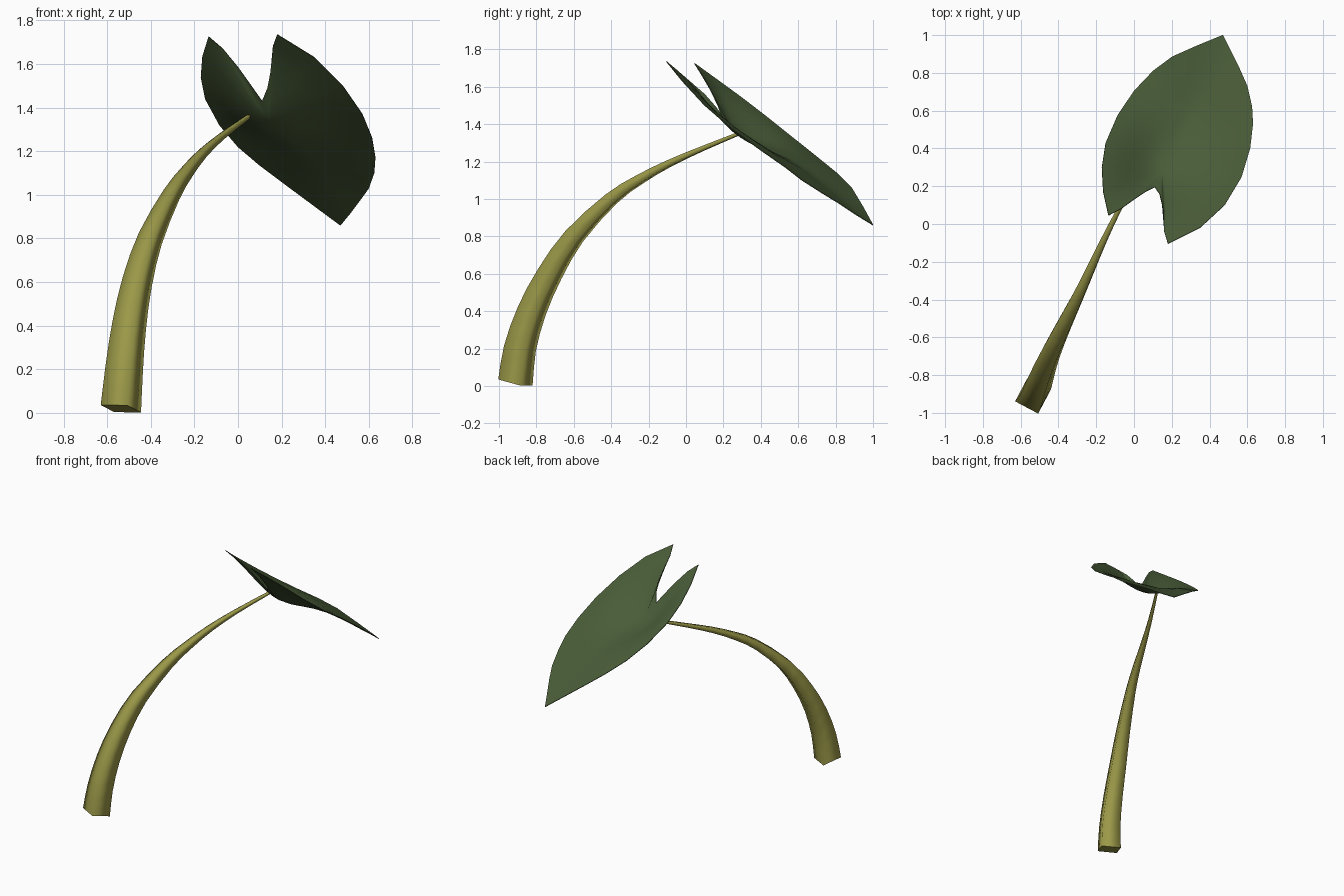
import bpy, bmesh, math
from mathutils import Vector

if "Cube" in bpy.data.objects:
    bpy.data.objects.remove(bpy.data.objects["Cube"])


def material(name, rgb):
    m = bpy.data.materials.new(name)
    m.diffuse_color = (*rgb, 1.0)
    m.use_nodes = True
    m.node_tree.nodes["Principled BSDF"].inputs["Base Color"].default_value = m.diffuse_color
    return m


def finish(bm, name, mat):
    me = bpy.data.meshes.new(name)
    bm.to_mesh(me)
    bm.free()
    me.materials.append(mat)
    ob = bpy.data.objects.new(name, me)
    bpy.context.collection.objects.link(ob)
    return ob


def smooth_path(points, steps):
    """Catmull-Rom resampling of a list of 4D points."""
    q = [Vector(p) for p in points]
    q = [2 * q[0] - q[1]] + q + [2 * q[-1] - q[-2]]
    out = []
    for a, b, c, d in zip(q, q[1:], q[2:], q[3:]):
        for i in range(steps):
            t = i / steps
            out.append(0.5 * (2 * b + (c - a) * t + (2 * a - 5 * b + 4 * c - d) * t * t
                              + (3 * b - a - 3 * c + d) * t ** 3))
    return out + [q[-2]]


leaf_green = material("leaf green", (0.067, 0.108, 0.04))
stem_olive = material("stem olive", (0.33, 0.32, 0.065))

# Stem: square section swept along an arching, tapering path (x, y, z, half width)
path = [(-0.537, -0.912, 0.019, 0.069), (-0.522, -0.888, 0.2, 0.064),
        (-0.499, -0.825, 0.4, 0.058), (-0.462, -0.728, 0.6, 0.051),
        (-0.402, -0.598, 0.8, 0.042), (-0.305, -0.400, 1.0, 0.030),
        (-0.236, -0.252, 1.102, 0.023), (-0.162, -0.090, 1.19, 0.017),
        (-0.072, 0.090, 1.27, 0.012), (0.048, 0.305, 1.358, 0.008)]
path = smooth_path(path, 2)
bm = bmesh.new()
pts = [p.to_3d() for p in path]
side = Vector((0.87, -0.46, 0)).normalized()
rings = []
for i, p in enumerate(pts):
    t = (pts[min(i + 1, len(pts) - 1)] - pts[max(i - 1, 0)]).normalized()
    if i == 0:
        t = Vector((0.12, 0.21, 1)).normalized()
    n = t.cross(side).normalized()
    s = n.cross(t)
    h = path[i][3]
    rings.append([bm.verts.new(p + s * h * a + n * h * b)
                  for a, b in ((-1, -1), (1, -1), (1, 1), (-1, 1))])
for r0, r1 in zip(rings, rings[1:]):
    for j in range(4):
        k = (j + 1) % 4
        bm.faces.new((r0[j], r0[k], r1[k], r1[j])).smooth = True
bm.faces.new(rings[0])
bm.faces.new(rings[-1])
bmesh.ops.recalc_face_normals(bm, faces=bm.faces)
finish(bm, "stem", stem_olive)

# Leaf: heart-shaped outline on a tilted plane, with a soft dip over the stem
outline = [(0.47, 1.0, 0.86), (0.515, 0.91, 0.915), (0.56, 0.82, 0.975),
           (0.60, 0.73, 1.03), (0.625, 0.62, 1.10), (0.63, 0.53, 1.17),
           (0.615, 0.40, 1.26), (0.57, 0.25, 1.37), (0.48, 0.10, 1.50),
           (0.35, -0.02, 1.63), (0.18, -0.105, 1.735), (0.16, -0.04, 1.68),
           (0.15, 0.10, 1.56), (0.135, 0.16, 1.49), (0.11, 0.195, 1.43),
           (0.06, 0.17, 1.50), (0.0, 0.13, 1.585), (-0.07, 0.08, 1.67),
           (-0.135, 0.045, 1.725), (-0.163, 0.17, 1.635), (-0.170, 0.30, 1.54),
           (-0.150, 0.43, 1.44), (-0.085, 0.58, 1.32), (0.0, 0.705, 1.22),
           (0.10, 0.81, 1.135), (0.20, 0.885, 1.06), (0.335, 0.945, 0.96)]
hub = Vector((0.15, 0.28))


def plane_z(p):
    return 1.725 - 0.307 * (p.x + 0.135) - 0.711 * (p.y - 0.045)


def blade_point(edge, t):
    e = Vector(edge[:2])
    p = hub.lerp(e, t)
    dip = 0.135 * math.exp(-((p - Vector((0.10, 0.28))).length / 0.28) ** 2)
    z = plane_z(p) + (edge[2] - plane_z(e)) * t * t - dip * (1 - t * t)
    return (p.x, p.y, z)


bm = bmesh.new()
centre = bm.verts.new(blade_point(outline[0], 0))
prev = None
count = len(outline)
for t in (0.12, 0.25, 0.4, 0.55, 0.7, 0.85, 1.0):
    ring = [bm.verts.new(blade_point(e, t)) for e in outline]
    for j in range(count):
        k = (j + 1) % count
        if prev:
            bm.faces.new((prev[j], prev[k], ring[k], ring[j]))
        else:
            bm.faces.new((centre, ring[k], ring[j]))
    prev = ring
bmesh.ops.recalc_face_normals(bm, faces=bm.faces)
if sum(f.normal.z for f in bm.faces) < 0:
    bmesh.ops.reverse_faces(bm, faces=bm.faces)
for f in bm.faces:
    f.smooth = True
leaf = finish(bm, "leaf", leaf_green)
mod = leaf.modifiers.new("thin blade", 'SOLIDIFY')
mod.thickness = 0.004
mod.offset = 0
bpy.context.view_layer.objects.active = leaf
leaf.select_set(True)
bpy.ops.object.modifier_apply(modifier=mod.name)
bpy.ops.object.shade_smooth_by_angle(angle=0.9)
